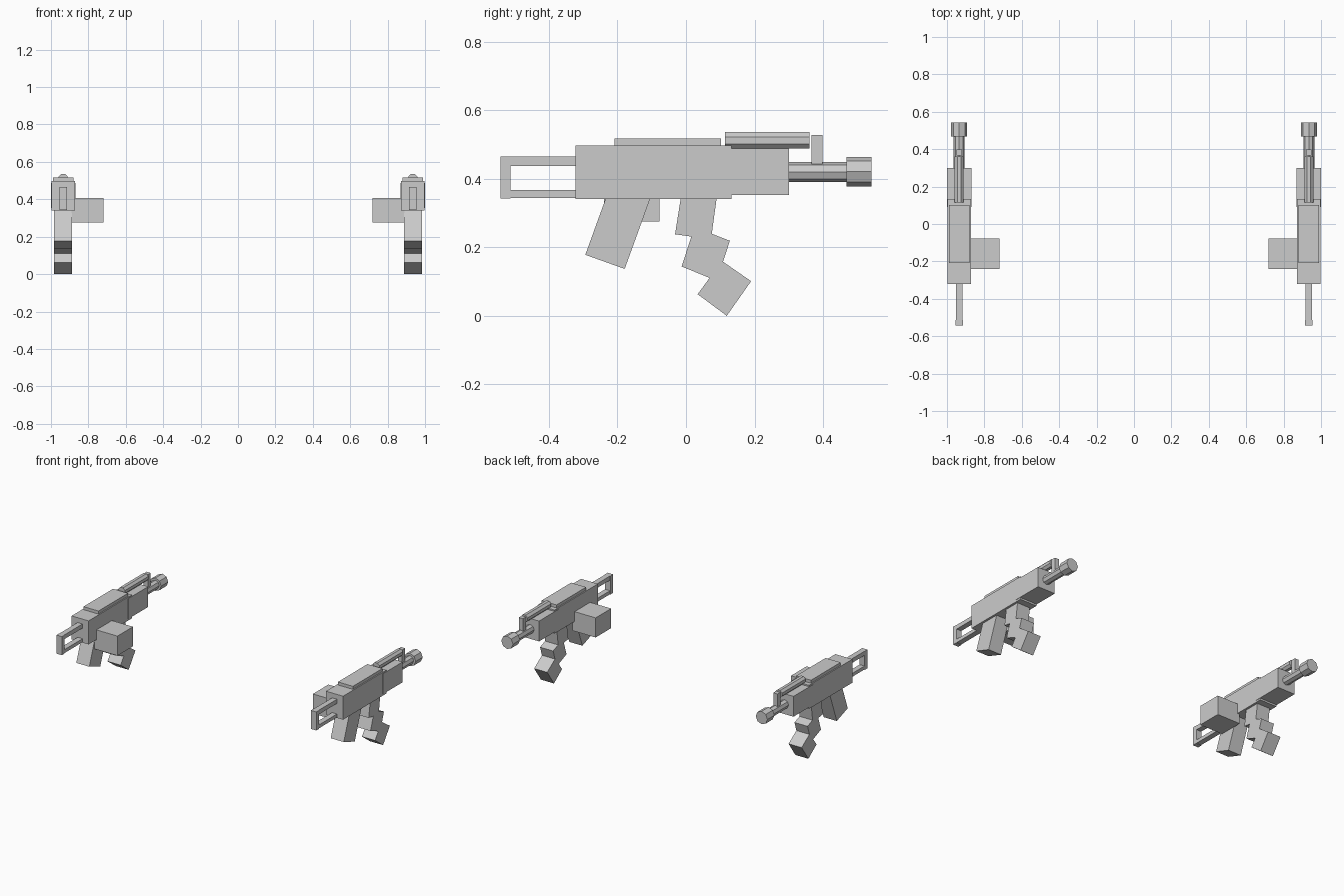
import bpy, bmesh, math

if "Cube" in bpy.data.objects:
    bpy.data.objects.remove(bpy.data.objects["Cube"])

grey = bpy.data.materials.new("plain_grey")
grey.diffuse_color = (0.6, 0.6, 0.6, 1)
grey.use_nodes = True
grey.node_tree.nodes["Principled BSDF"].inputs["Base Color"].default_value = grey.diffuse_color

CX = 0.935  # distance of each gun's centre plane from x = 0


def finish(name, bm):
    bmesh.ops.recalc_face_normals(bm, faces=bm.faces)
    me = bpy.data.meshes.new(name)
    bm.to_mesh(me)
    bm.free()
    me.materials.append(grey)
    bpy.context.collection.objects.link(bpy.data.objects.new(name, me))


def prism(name, side, pts, x0, x1):
    """Side profile (y, z) extruded across local x; +x is the inner side."""
    bm = bmesh.new()
    xa, xb = side * (CX - x0), side * (CX - x1)
    a = [bm.verts.new((xa, y, z)) for y, z in pts]
    b = [bm.verts.new((xb, y, z)) for y, z in pts]
    n = len(pts)
    bm.faces.new(a)
    bm.faces.new(b[::-1])
    for i in range(n):
        j = (i + 1) % n
        bm.faces.new((a[i], b[i], b[j], a[j]))
    finish(name, bm)


def box(name, side, hw, y0, y1, z0, z1):
    prism(name, side, [(y0, z0), (y1, z0), (y1, z1), (y0, z1)], -hw, hw)


def tube(name, side, r, y0, y1, z, turn):
    """Eight-sided rod along y."""
    bm = bmesh.new()
    rings = []
    for y in (y0, y1):
        ang = [math.radians(45 * k + turn) for k in range(8)]
        rings.append([bm.verts.new((side * CX + r * math.cos(t), y, z + r * math.sin(t))) for t in ang])
    bm.faces.new(rings[0])
    bm.faces.new(rings[1][::-1])
    for i in range(8):
        j = (i + 1) % 8
        bm.faces.new((rings[0][i], rings[1][i], rings[1][j], rings[0][j]))
    finish(name, bm)


for side, tag in ((-1, "left"), (1, "right")):
    # body
    box(f"receiver_{tag}", side, 0.0625, -0.322, 0.133, 0.341, 0.497)
    box(f"top_cover_{tag}", side, 0.055, -0.208, 0.102, 0.49, 0.517)
    box(f"handguard_{tag}", side, 0.065, 0.092, 0.300, 0.353, 0.488)
    # open frame stock
    box(f"stock_top_bar_{tag}", side, 0.018, -0.52, -0.31, 0.437, 0.465)
    box(f"stock_bottom_bar_{tag}", side, 0.018, -0.52, -0.31, 0.344, 0.367)
    box(f"stock_end_plate_{tag}", side, 0.020, -0.542, -0.512, 0.342, 0.465)
    # barrel group
    tube(f"barrel_{tag}", side, 0.029, 0.29, 0.48, 0.42, 0)
    tube(f"muzzle_{tag}", side, 0.043, 0.468, 0.542, 0.421, 0)
    tube(f"gas_tube_{tag}", side, 0.026, 0.114, 0.361, 0.512, 22.5)
    box(f"front_sight_{tag}", side, 0.015, 0.367, 0.398, 0.43, 0.528)
    # slanted grip
    prism(f"grip_{tag}", side,
          [(-0.294, 0.178), (-0.179, 0.137), (-0.098, 0.36), (-0.228, 0.36)], -0.048, 0.048)
    # stepped curved magazine
    segments = [
        [(-0.009, 0.383), (0.093, 0.369), (0.073, 0.223), (-0.032, 0.238)],
        [(0.025, 0.259), (0.128, 0.219), (0.090, 0.102), (-0.013, 0.144)],
        [(0.105, 0.160), (0.190, 0.101), (0.119, 0.0), (0.034, 0.063)],
    ]
    for i, pts in enumerate(segments):
        prism(f"magazine_segment_{i + 1}_{tag}", side, pts, -0.048, 0.048)
    # block on the inner side
    prism(f"side_block_{tag}", side,
          [(-0.24, 0.276), (-0.077, 0.276), (-0.077, 0.406), (-0.24, 0.406)], 0.046, 0.217)
